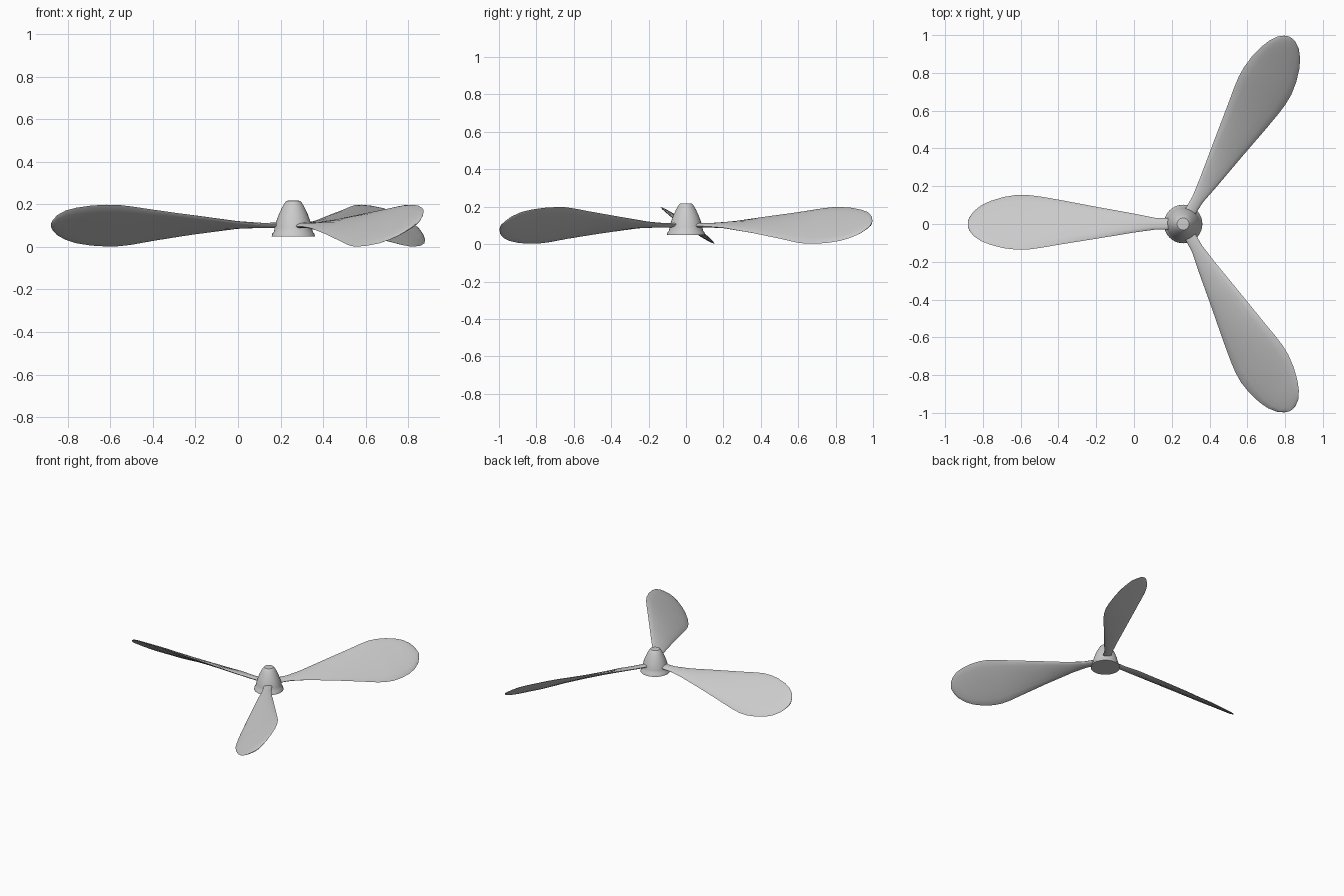
import bpy, bmesh
from math import sin, cos, pi, radians
from mathutils import Vector, Matrix

if "Cube" in bpy.data.objects:
    bpy.data.objects.remove(bpy.data.objects["Cube"])

HUB = Vector((0.26, 0, 0))


def make_object(name, bm, angle):
    bmesh.ops.recalc_face_normals(bm, faces=bm.faces)
    mesh = bpy.data.meshes.new(name)
    bm.to_mesh(mesh)
    bm.free()
    ob = bpy.data.objects.new(name, mesh)
    bpy.context.collection.objects.link(ob)
    bpy.ops.object.select_all(action='DESELECT')
    ob.select_set(True)
    bpy.context.view_layer.objects.active = ob
    bpy.ops.object.shade_smooth_by_angle(angle=radians(angle))
    return ob


def loft(rings):
    bm = bmesh.new()
    loops = [[bm.verts.new(p) for p in ring] for ring in rings]
    for a, b in zip(loops, loops[1:]):
        for i in range(len(a)):
            j = (i + 1) % len(a)
            bm.faces.new((a[i], a[j], b[j], b[i]))
    bm.faces.new(loops[0])
    bm.faces.new(loops[-1])
    return bm


# Spinner hub: lathed profile (radius, height)
profile = [(0.102, 0.048), (0.099, 0.062), (0.091, 0.072), (0.088, 0.09), (0.08, 0.12),
           (0.068, 0.153), (0.052, 0.187), (0.039, 0.209), (0.032, 0.216), (0.025, 0.217)]
N = 32
hub = make_object("hub", loft([[HUB + Vector((r * cos(2 * pi * i / N), r * sin(2 * pi * i / N), z))
                                for i in range(N)] for r, z in profile]), 35)

# Blade stations: radius, leading offset, trailing offset, leading z, trailing z, thickness
stations = [
    (0.05, 0.030, -0.030, 0.105, 0.097, 0.024),
    (0.15, 0.030, -0.033, 0.107, 0.095, 0.022),
    (0.26, 0.045, -0.055, 0.118, 0.088, 0.022),
    (0.46, 0.078, -0.091, 0.147, 0.060, 0.024),
    (0.66, 0.110, -0.129, 0.175, 0.028, 0.025),
    (0.76, 0.127, -0.146, 0.190, 0.010, 0.025),
    (0.82, 0.135, -0.153, 0.197, 0.003, 0.025),
    (0.88, 0.136, -0.154, 0.198, 0.002, 0.024),
    (0.95, 0.128, -0.143, 0.194, 0.006, 0.022),
    (1.02, 0.110, -0.122, 0.184, 0.017, 0.020),
    (1.07, 0.090, -0.098, 0.171, 0.033, 0.018),
    (1.11, 0.063, -0.066, 0.149, 0.055, 0.015),
    (1.132, 0.034, -0.034, 0.124, 0.079, 0.011),
    (1.14, 0.010, -0.010, 0.107, 0.095, 0.006),
]
M = 16
rings = []
for r, v1, v0, z1, z0, t in stations:
    lead, trail = Vector((r, v1, z1)), Vector((r, v0, z0))
    chord = (lead - trail).normalized()
    normal = Vector((1, 0, 0)).cross(chord)
    mid = (lead + trail) / 2
    half = (lead - trail).length / 2
    rings.append([mid + chord * half * cos(2 * pi * i / M) + normal * t / 2 * sin(2 * pi * i / M)
                  for i in range(M)])

# Three identical blades around the hub
for k, deg in enumerate((60, 180, 300)):
    turn = Matrix.Translation(HUB) @ Matrix.Rotation(radians(deg), 4, 'Z')
    make_object(f"blade_{k + 1}", loft([[turn @ p for p in ring] for ring in rings]), 40)
